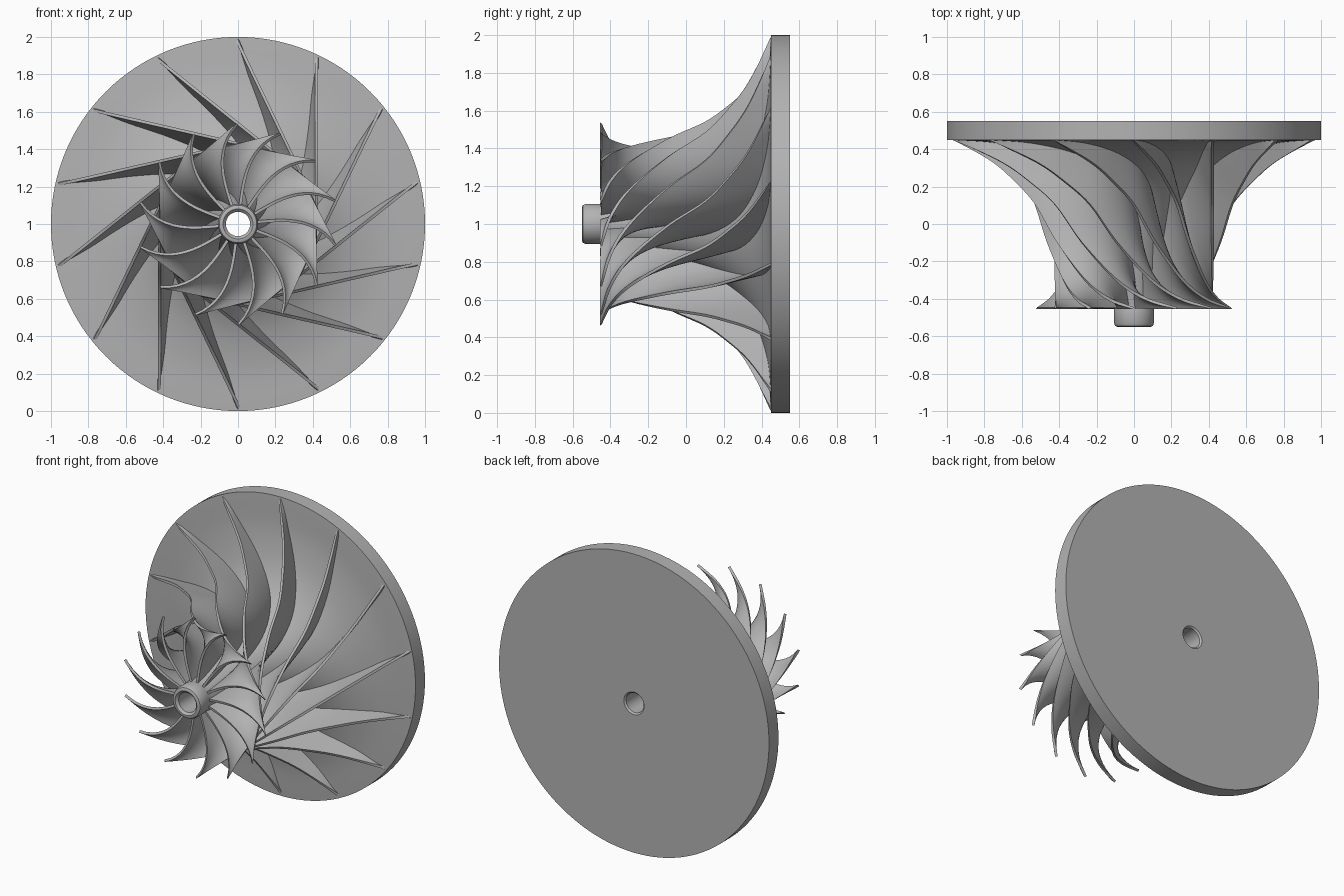
import bpy, bmesh, math
from mathutils import Vector, Matrix

cube = bpy.data.objects.get("Cube")
if cube:
    bpy.data.objects.remove(cube, do_unlink=True)

BLADES = 14
SEGMENTS = 128
AXIS_HEIGHT = 1.0
PLANE = 0.42          # every blade's outer edge lies in a plane this far from the axis

metal = bpy.data.materials.new("grey_metal")
metal.use_nodes = True
GREY = (0.45, 0.45, 0.45, 1)
metal.diffuse_color = GREY
metal.node_tree.nodes["Principled BSDF"].inputs["Base Color"].default_value = GREY


def smooth_path(points, steps):
    """Catmull-Rom samples through the control points."""
    pts = [Vector(p) for p in points]
    pts = [2 * pts[0] - pts[1]] + pts + [2 * pts[-1] - pts[-2]]
    out = []
    for i in range(1, len(pts) - 2):
        a, b, c, d = pts[i - 1:i + 3]
        for k in range(steps):
            t = k / steps
            out.append(0.5 * (2 * b + (c - a) * t + (2 * a - 5 * b + 4 * c - d) * t**2
                              + (3 * b - a - 3 * c + d) * t**3))
    return out + [pts[-2]]


def polar(radius, y, angle):
    return (radius * math.cos(angle), y, AXIS_HEIGHT + radius * math.sin(angle))


def finish(name, bm, edge_angle):
    bmesh.ops.recalc_face_normals(bm, faces=bm.faces)
    mesh = bpy.data.meshes.new(name)
    bm.to_mesh(mesh)
    bm.free()
    mesh.materials.append(metal)
    obj = bpy.data.objects.new(name, mesh)
    bpy.context.collection.objects.link(obj)
    bpy.ops.object.select_all(action="DESELECT")
    obj.select_set(True)
    bpy.context.view_layer.objects.active = obj
    bpy.ops.object.shade_smooth_by_angle(angle=math.radians(edge_angle))
    return obj


def lathe(name, profile):
    """Turn a closed (radius, y) profile about the shaft axis."""
    bm = bmesh.new()
    rings = [[bm.verts.new(polar(r, y, math.tau * i / SEGMENTS)) for i in range(SEGMENTS)]
             for r, y in profile]
    for a, b in zip(rings, rings[1:] + rings[:1]):
        for i in range(SEGMENTS):
            j = (i + 1) % SEGMENTS
            bm.faces.new((a[i], a[j], b[j], b[i]))
    return finish(name, bm, 35)


# Hub, back disc and bored nose as one turned body
hub_curve = smooth_path([(0.105, -0.45), (0.13, -0.3), (0.175, -0.1), (0.25, 0.1),
                         (0.37, 0.26), (0.54, 0.37), (0.76, 0.43), (1.0, 0.45)], 6)
nose = [(0.08, -0.55), (0.09, -0.55), (0.1, -0.545), (0.107, -0.53), (0.107, -0.46)]
back = [(1.0, 0.55), (0.075, 0.55), (0.065, 0.54), (0.065, -0.535)]
lathe("hub_and_disc", nose + [tuple(p) for p in hub_curve] + back)

# Blade edges: (radius, y, angle in degrees) at the root, (y, height) at the outer edge
root = smooth_path([(0.095, -0.45, -20), (0.12, -0.3, -12), (0.17, -0.1, 0), (0.245, 0.1, 14),
                    (0.365, 0.27, 31), (0.535, 0.38, 47), (0.755, 0.44, 58.5),
                    (0.985, 0.455, 64.3)], 5)
outer = smooth_path([(-0.45, -0.33), (-0.4, -0.16), (-0.3, 0.0), (-0.1, 0.19),
                     (0.1, 0.335), (0.22, 0.47), (0.33, 0.63), (0.45, 0.89)], 5)

# One blade surface, bowed near the inlet, then repeated around the shaft
bm = bmesh.new()
SPAN = 12
grid = []
for i, (rt, out) in enumerate(zip(root, outer)):
    s = i / (len(root) - 1)
    tip_radius = math.hypot(PLANE, out[1])
    tip_angle = math.atan2(out[1], PLANE)
    root_angle = math.radians(rt[2])
    bow = 2.4 - 1.4 * min(1, s * 1.3)
    row = []
    for j in range(SPAN + 1):
        t = j / SPAN
        row.append(bm.verts.new(polar(rt[0] + (tip_radius - rt[0]) * t,
                                      rt[1] + (out[0] - rt[1]) * t,
                                      root_angle + (tip_angle - root_angle) * t**bow)))
    grid.append(row)
for a, b in zip(grid, grid[1:]):
    for j in range(SPAN):
        bm.faces.new((a[j], a[j + 1], b[j + 1], b[j]))

centre = Vector((0, 0, AXIS_HEIGHT))
blade = bm.verts[:] + bm.edges[:] + bm.faces[:]
for k in range(1, BLADES):
    copy = bmesh.ops.duplicate(bm, geom=blade)["geom"]
    bmesh.ops.rotate(bm, verts=[v for v in copy if isinstance(v, bmesh.types.BMVert)],
                     cent=centre, matrix=Matrix.Rotation(math.tau * k / BLADES, 3, "Y"))
blades = finish("blades", bm, 50)

# Give the blades their thickness
solid = blades.modifiers.new("thickness", "SOLIDIFY")
solid.thickness = 0.016
solid.offset = 0
bpy.context.view_layer.objects.active = blades
bpy.ops.object.modifier_apply(modifier=solid.name)
bpy.ops.object.shade_smooth_by_angle(angle=math.radians(40))
